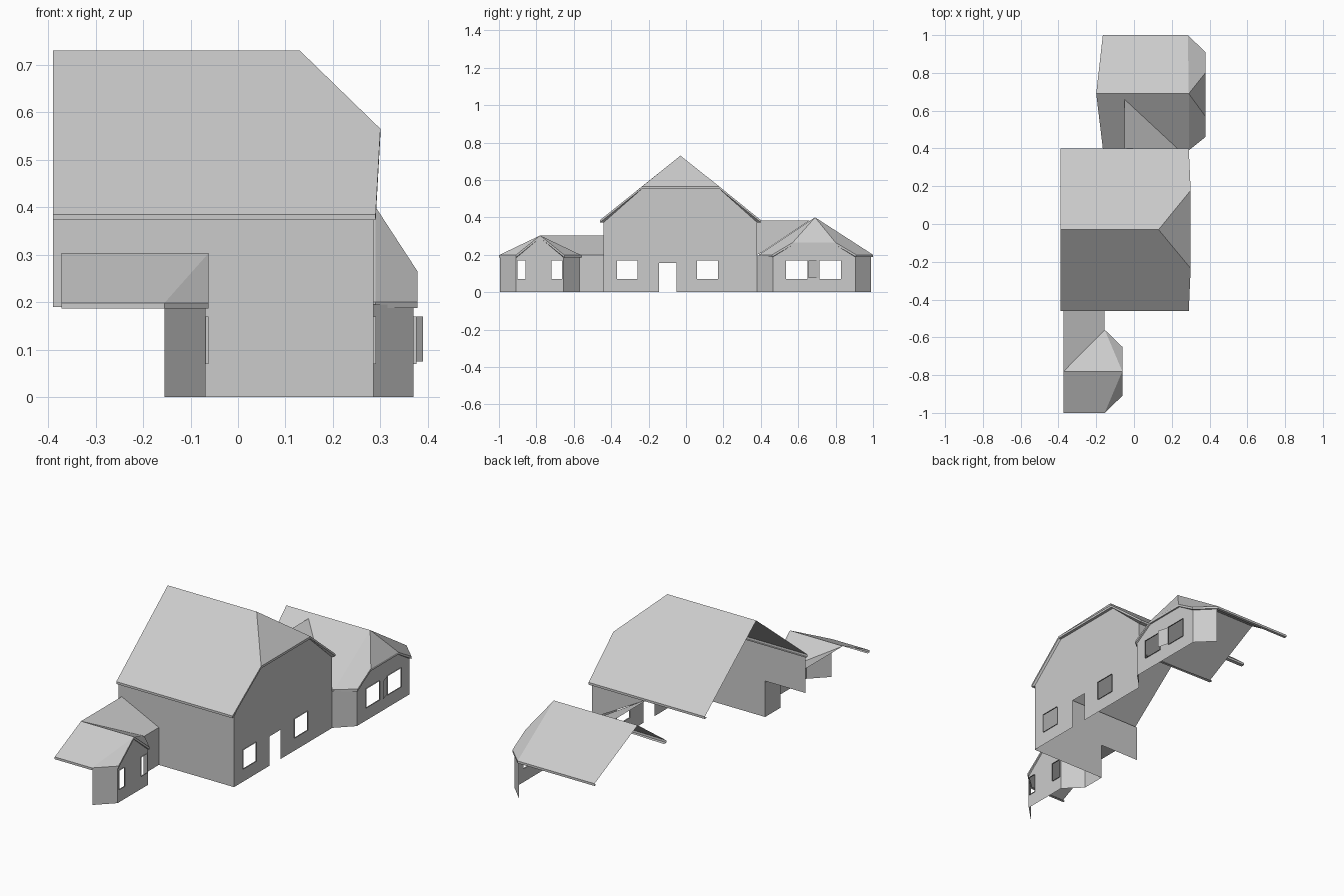
import bpy, bmesh
from mathutils import Vector

if "Cube" in bpy.data.objects:
    bpy.data.objects.remove(bpy.data.objects["Cube"])


def make(name, faces):
    """One flat-shaded object from a list of polygons."""
    bm = bmesh.new()
    for f in faces:
        bm.faces.new([bm.verts.new(p) for p in f])
    bmesh.ops.remove_doubles(bm, verts=bm.verts, dist=0.0005)
    finish(name, bm)


def finish(name, bm):
    me = bpy.data.meshes.new(name)
    bm.to_mesh(me)
    bm.free()
    ob = bpy.data.objects.new(name, me)
    bpy.context.collection.objects.link(ob)


def ribbon(a, b):
    """Quads between two paths of equal length."""
    return [(a[i], a[i + 1], b[i + 1], b[i]) for i in range(len(a) - 1)]


def rect(y0, y1, z0=0.07, z1=0.17):
    return [(y0, z0), (y1, z0), (y1, z1), (y0, z1)]


def facade(name, x, outline, holes):
    """Wall facing +x with window openings and thin raised window frames."""
    bm = bmesh.new()
    edges = []
    for loop in [outline] + holes:
        vs = [bm.verts.new((x, y, z)) for y, z in loop]
        edges += [bm.edges.new((vs[i - 1], vs[i])) for i in range(len(vs))]
    bmesh.ops.triangle_fill(bm, edges=edges, use_beauty=True, use_dissolve=False,
                            normal=(1, 0, 0))
    bmesh.ops.dissolve_limit(bm, angle_limit=0.01, verts=bm.verts, edges=bm.edges)
    finish(name, bm)
    frames = []
    for h in holes:
        h = h + h[:1]
        frames += ribbon([(x, y, z) for y, z in h], [(x + 0.006, y, z) for y, z in h])
    make(name + "_window_frames", frames)


def wall(name, path, h):
    make(name, ribbon([(x, y, 0) for x, y in path], [(x, y, h) for x, y in path]))


def trim(name, edge, inner):
    """Fascia board below a roof edge and the soffit back to the wall."""
    drop = [(x, y, z - 0.012) for x, y, z in edge]
    soffit = [(p[0], p[1], d[2]) for p, d in zip(inner, drop)]
    make(name, ribbon(edge, drop) + ribbon(drop, soffit))


# Main block: roof with clipped gable
ridge0, ridge1 = (-0.39, -0.03, 0.73), (0.13, -0.03, 0.73)
edge = [(-0.39, -0.46, 0.385), (0.29, -0.46, 0.385), (0.30, -0.235, 0.565),
        (0.30, 0.178, 0.565), (0.29, 0.40, 0.385), (-0.39, 0.40, 0.385)]
make("main_roof", [(ridge0, edge[0], edge[1], edge[2], ridge1),
                   (ridge1, edge[2], edge[3]),
                   (ridge0, ridge1, edge[3], edge[4], edge[5])])
trim("main_roof_trim", edge, [(-0.39, -0.44), (0.285, -0.44), (0.285, -0.235),
                              (0.285, 0.178), (0.285, 0.38), (-0.39, 0.38)])

# Main block: walls (doorway is a notch in the facade outline)
facade("main_facade", 0.285,
       [(-0.44, 0), (-0.145, 0), (-0.145, 0.155), (-0.05, 0.155), (-0.05, 0), (0.38, 0),
        (0.38, 0.385), (0.18, 0.555), (-0.235, 0.555), (-0.44, 0.385)],
       [rect(-0.37, -0.26), rect(0.06, 0.17)])
make("main_side_wall", [[(x, -0.44, z) for x, z in
                         [(-0.155, 0), (0.285, 0), (0.285, 0.38), (-0.39, 0.38),
                          (-0.39, 0.19), (-0.155, 0.19)]]])
make("main_upper_side_wall", [[(0.285, 0.38, 0.19), (0.285, 0.38, 0.38), (-0.05, 0.38, 0.38)]])

# Large wing: roof with chamfered corners and small hip
peak, back = (0.29, 0.69, 0.40), (-0.20, 0.69, 0.40)
edge = [(-0.165, 0.40, 0.20), (0.29, 0.39, 0.20), (0.378, 0.46, 0.20), (0.378, 0.57, 0.265),
        (0.378, 0.80, 0.265), (0.378, 0.91, 0.20), (0.285, 1.0, 0.20), (-0.165, 1.0, 0.20)]
make("large_wing_roof", [(back, edge[0], edge[1], peak), (peak, edge[1], edge[2], edge[3]),
                         (peak, edge[3], edge[4]), (peak, edge[4], edge[5], edge[6]),
                         (back, peak, edge[6], edge[7])])
trim("large_wing_roof_trim", edge, [(-0.165, 0.42), (0.285, 0.40), (0.37, 0.465), (0.37, 0.57),
                                    (0.37, 0.80), (0.37, 0.905), (0.285, 0.985), (-0.165, 0.985)])
make("large_wing_link_roof", [[(-0.05, 0.66, 0.382), (-0.05, 0.38, 0.382),
                               (0.25, 0.38, 0.20), (0.23, 0.40, 0.21)]])

# Large wing: bay walls
facade("large_wing_facade", 0.37,
       [(0.465, 0), (0.905, 0), (0.905, 0.195), (0.80, 0.257), (0.57, 0.257), (0.465, 0.195)],
       [rect(0.535, 0.65), rect(0.715, 0.83)])
wall("large_wing_near_corner", [(0.285, 0.38), (0.37, 0.465)], 0.195)
wall("large_wing_far_corner", [(0.37, 0.905), (0.285, 0.99)], 0.195)
wl = [(0.375, 0.71), (0.39, 0.655)]
make("large_wing_shutter", ribbon([(x, y, 0.075) for x, y in wl], [(x, y, 0.17) for x, y in wl]))

# Small wing: gabled roof with chamfered corners, and link roof to the main block
peak, back = (-0.062, -0.78, 0.303), (-0.372, -0.78, 0.303)
edge = [(-0.372, -1.0, 0.198), (-0.155, -1.0, 0.198), (-0.062, -0.91, 0.198), peak,
        (-0.062, -0.65, 0.198), (-0.155, -0.56, 0.198), (-0.155, -0.44, 0.198)]
make("small_wing_roof", [(back, edge[0], edge[1], peak), (peak, edge[1], edge[2]),
                         (peak, edge[4], edge[5]), (back, peak, edge[5]),
                         (back, edge[5], edge[6], (-0.372, -0.44, 0.303))])
trim("small_wing_roof_trim", edge, [(-0.372, -0.985), (-0.155, -0.985), (-0.068, -0.905),
                                    (-0.068, -0.78), (-0.068, -0.655), (-0.16, -0.57),
                                    (-0.16, -0.44)])

# Small wing: bay walls
facade("small_wing_facade", -0.068,
       [(-0.908, 0), (-0.655, 0), (-0.655, 0.19), (-0.78, 0.291), (-0.908, 0.19)],
       [rect(-0.902, -0.857), rect(-0.718, -0.662)])
wall("small_wing_front_corner", [(-0.155, -0.995), (-0.068, -0.908)], 0.19)
wall("small_wing_rear_corner", [(-0.068, -0.655), (-0.155, -0.57), (-0.155, -0.44)], 0.19)
